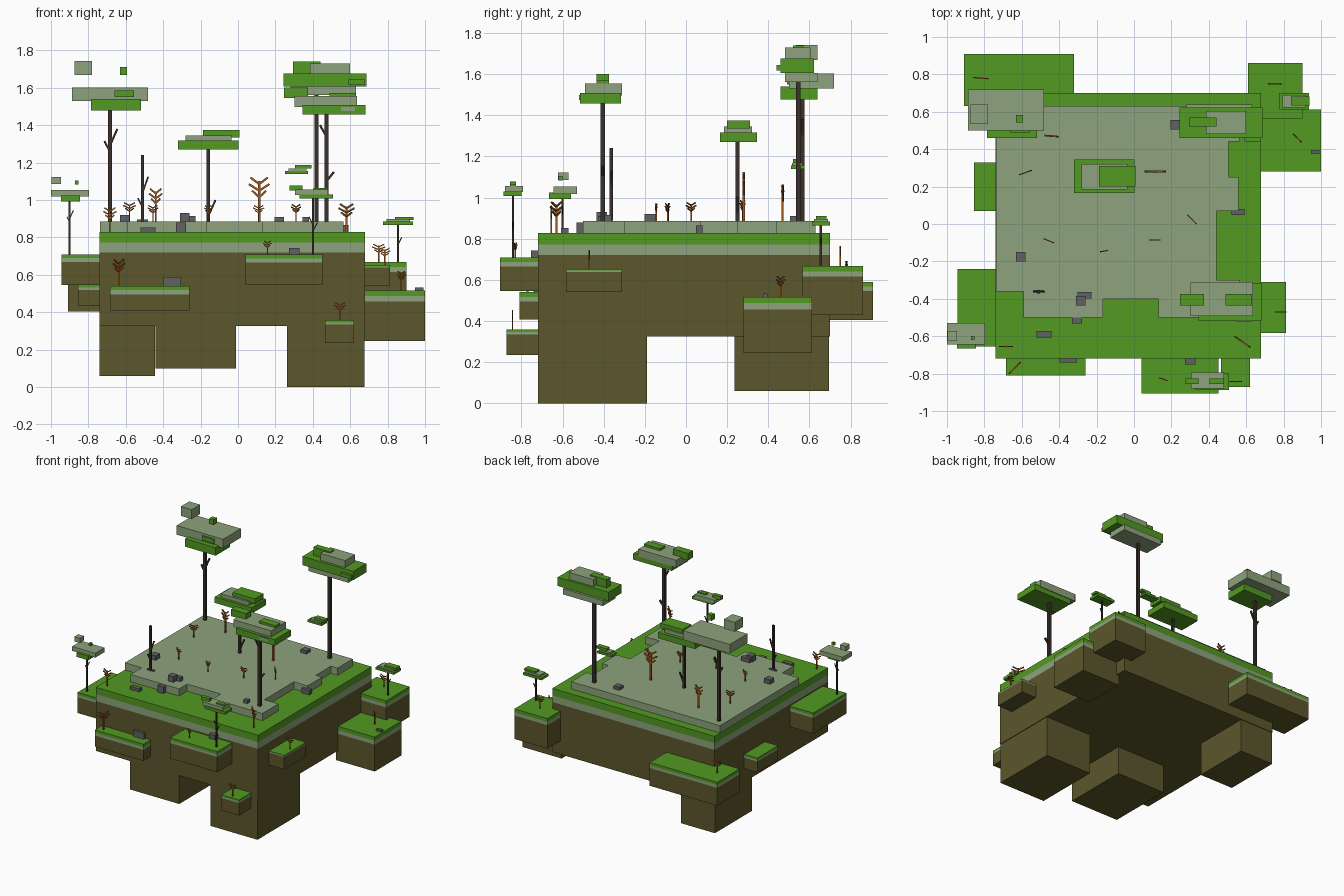
import bpy, bmesh, math
from mathutils import Vector, Matrix


def material(name, rgb):
    m = bpy.data.materials.new(name)
    m.diffuse_color = (*rgb, 1)
    return m


GREEN = material("grass_green", (0.085, 0.32, 0.016))
PALE = material("pale_moss", (0.27, 0.37, 0.205))
SOIL = material("soil_brown", (0.107, 0.095, 0.025))
BARK = material("dark_bark", (0.042, 0.030, 0.024))
RUST = material("rust_plant", (0.36, 0.10, 0.012))
STONE = material("grey_stone", (0.12, 0.12, 0.13))


def finish(name, bm, mats):
    bmesh.ops.recalc_face_normals(bm, faces=bm.faces)
    me = bpy.data.meshes.new(name)
    bm.to_mesh(me)
    bm.free()
    for m in mats:
        me.materials.append(m)
    ob = bpy.data.objects.new(name, me)
    bpy.context.collection.objects.link(ob)
    return ob


def prism(name, outline, zs, mats):
    """Extrude an outline through the heights zs, one material per band."""
    bm = bmesh.new()
    rings = [[bm.verts.new((x, y, z)) for x, y in outline] for z in zs]
    n = len(outline)
    for b in range(len(zs) - 1):
        for i in range(n):
            j = (i + 1) % n
            f = bm.faces.new((rings[b][i], rings[b][j], rings[b + 1][j], rings[b + 1][i]))
            f.material_index = b
    bm.faces.new(rings[0]).material_index = 0
    bm.faces.new(rings[-1]).material_index = len(mats) - 1
    return finish(name, bm, mats)


def rect(x0, x1, y0, y1):
    return [(x0, y0), (x1, y0), (x1, y1), (x0, y1)]


def box(name, x0, x1, y0, y1, z0, z1, mat):
    return prism(name, rect(x0, x1, y0, y1), [z0, z1], [mat])


def beam(bm, a, b, t):
    """Square bar from a to b."""
    a, b = Vector(a), Vector(b)
    d = b - a
    rot = d.to_track_quat('Z', 'Y').to_matrix().to_4x4()
    bmesh.ops.create_cube(bm, size=1, matrix=Matrix.Translation((a + b) / 2) @ rot
                          @ Matrix.Diagonal((t, t, d.length, 1)))


# Main island, layered by height, with the pale plateau on top
LAYERS = [SOIL, PALE, GREEN]
prism("main_island", rect(-0.74, 0.68, -0.72, 0.70), [0.325, 0.72, 0.773, 0.828], LAYERS)
plateau = [(-0.738, 0.63), (-0.738, -0.36), (-0.59, -0.36), (-0.59, -0.5), (-0.165, -0.5),
           (-0.165, -0.40), (0.13, -0.40), (0.13, -0.5), (0.563, -0.5), (0.563, -0.3),
           (0.44, -0.3), (0.44, 0.07), (0.56, 0.07), (0.56, 0.25), (0.505, 0.25),
           (0.505, 0.44), (0.563, 0.44), (0.563, 0.63)]
prism("plateau", plateau, [0.82, 0.885], [PALE])

# Hanging soil blocks below
for x0, x1, y0, y1, z0 in [(-0.74, -0.443, 0.235, 0.695, 0.06),
                           (-0.44, -0.01, -0.72, -0.19, 0.10),
                           (0.262, 0.675, -0.72, -0.19, 0.0)]:
    box("soil_block", x0, x1, y0, y1, z0, 0.325, SOIL)

# Side ledges: x0, x1, y0, y1, z0, z1, layer fraction
ledges = [(-0.91, -0.32, 0.63, 0.91, 0.405, 0.59, 0.12),
          (-0.945, -0.70, -0.655, -0.24, 0.545, 0.708, 0.12),
          (-0.855, -0.70, 0.07, 0.33, 0.432, 0.545, 0.12),
          (-0.685, -0.26, -0.81, -0.70, 0.408, 0.54, 0.17),
          (0.04, 0.452, -0.905, -0.70, 0.545, 0.708, 0.13),
          (0.465, 0.62, -0.872, -0.70, 0.235, 0.358, 0.1),
          (0.66, 0.812, -0.583, -0.31, 0.54, 0.652, 0.06),
          (0.61, 0.90, 0.565, 0.86, 0.43, 0.668, 0.11),
          (0.66, 1.0, 0.28, 0.613, 0.245, 0.517, 0.11)]
for x0, x1, y0, y1, z0, z1, f in ledges:
    h = (z1 - z0) * f
    prism("side_ledge", rect(x0, x1, y0, y1), [z0, z1 - 2 * h, z1 - h, z1], LAYERS)


def tree(x, y, z0, z1, t, branches, leaves):
    """Trunk with branches (height, dx, dz) and foliage boxes."""
    bm = bmesh.new()
    beam(bm, (x, y, z0 - 0.01), (x, y, z1 + 0.01), t)
    for z, dx, dz in branches:
        beam(bm, (x, y, z), (x + dx, y, z + dz), t * 0.55)
    finish("tree_trunk", bm, [BARK])
    for mat, *b in leaves:
        box("foliage", *b, mat)


# Back left tree
tree(-0.685, 0.565, 0.885, 1.48, 0.02, [(1.26, -0.03, 0.055), (1.29, 0.04, 0.09)], [
    (GREEN, -0.785, -0.518, 0.46, 0.64, 1.477, 1.54),
    (PALE, -0.887, -0.48, 0.50, 0.72, 1.53, 1.602),
    (GREEN, -0.66, -0.555, 0.49, 0.60, 1.55, 1.585),
    (PALE, -0.875, -0.78, 0.535, 0.64, 1.668, 1.742),
    (GREEN, -0.632, -0.594, 0.543, 0.583, 1.667, 1.71)])
# Bare tree
tree(-0.51, -0.363, 0.885, 1.23, 0.016, [(1.04, 0.03, 0.085), (0.96, -0.025, 0.05)], [])
# Centre tree
tree(-0.16, 0.25, 0.885, 1.27, 0.018, [(0.91, 0.04, 0.09)], [
    (GREEN, -0.32, 0.003, 0.165, 0.345, 1.27, 1.317),
    (PALE, -0.28, -0.035, 0.185, 0.32, 1.317, 1.345),
    (GREEN, -0.187, 0.008, 0.20, 0.31, 1.335, 1.375)])
# Back right tree
tree(0.42, 0.545, 0.885, 1.58, 0.022, [], [
    (PALE, 0.28, 0.63, 0.48, 0.64, 1.562, 1.606),
    (GREEN, 0.242, 0.687, 0.46, 0.622, 1.606, 1.675),
    (GREEN, 0.59, 0.68, 0.44, 0.50, 1.617, 1.645),
    (PALE, 0.385, 0.60, 0.48, 0.605, 1.675, 1.73),
    (GREEN, 0.295, 0.442, 0.52, 0.57, 1.675, 1.74),
    (GREEN, 0.25, 0.375, 0.51, 0.575, 1.14, 1.156),
    (PALE, 0.27, 0.365, 0.515, 0.565, 1.156, 1.168),
    (GREEN, 0.305, 0.393, 0.52, 0.56, 1.168, 1.187)])
# Front right tree
tree(0.473, -0.405, 0.885, 1.46, 0.022, [(1.34, -0.035, 0.06), (1.1, 0.04, 0.05)], [
    (GREEN, 0.345, 0.683, -0.515, -0.315, 1.458, 1.507),
    (PALE, 0.303, 0.635, -0.492, -0.31, 1.497, 1.555),
    (PALE, 0.55, 0.625, -0.52, -0.49, 1.475, 1.498),
    (GREEN, 0.245, 0.375, -0.435, -0.375, 1.545, 1.60),
    (GREEN, 0.49, 0.632, -0.435, -0.375, 1.545, 1.572)])
# Small front tree
tree(0.40, -0.84, 0.705, 1.01, 0.01, [(0.83, 0.025, 0.05), (0.87, -0.02, 0.04)], [
    (GREEN, 0.33, 0.507, -0.887, -0.80, 1.008, 1.03),
    (PALE, 0.305, 0.48, -0.88, -0.793, 1.026, 1.055),
    (GREEN, 0.275, 0.345, -0.855, -0.825, 1.05, 1.078),
    (GREEN, 0.405, 0.48, -0.855, -0.825, 1.05, 1.064)])
# Small left tree
tree(-0.90, -0.60, 0.705, 1.0, 0.01, [(0.88, -0.015, 0.03), (0.9, 0.02, 0.045)], [
    (GREEN, -0.947, -0.845, -0.665, -0.56, 0.992, 1.025),
    (PALE, -1.0, -0.797, -0.645, -0.53, 1.018, 1.053),
    (PALE, -0.997, -0.947, -0.622, -0.572, 1.085, 1.122),
    (GREEN, -0.872, -0.852, -0.62, -0.60, 1.083, 1.105)])
# Small right tree
tree(0.855, 0.655, 0.665, 0.87, 0.01, [(0.76, 0.02, 0.04)], [
    (GREEN, 0.775, 0.935, 0.613, 0.70, 0.865, 0.884),
    (PALE, 0.795, 0.92, 0.622, 0.69, 0.884, 0.897),
    (GREEN, 0.84, 0.938, 0.633, 0.683, 0.893, 0.91)])


def plant(x, y, z, h, w, deg):
    """Stem with three tiers of upturned arms in one vertical plane."""
    bm = bmesh.new()
    t = 0.04 * h + 0.003
    c, s = math.cos(math.radians(deg)), math.sin(math.radians(deg))
    beam(bm, (x, y, z - 0.005), (x, y, z + h * 0.92), t)
    for k, r in ((0.55, 0.34), (0.70, 0.5), (0.85, 0.42)):
        for side in (-1, 1):
            q = r * w * side
            beam(bm, (x, y, z + h * k),
                 (x + c * q, y + s * q, z + h * (k + 0.15)), t * 0.9)
    finish("rust_plant", bm, [RUST])


for p in [(-0.82, 0.78, 0.59, 0.1, 0.08, -5), (-0.44, 0.47, 0.885, 0.175, 0.07, -5),
          (-0.58, 0.275, 0.885, 0.1, 0.07, 20), (0.113, 0.28, 0.885, 0.235, 0.11, 0),
          (0.31, 0.025, 0.885, 0.09, 0.07, -45), (0.11, -0.085, 0.885, 0.085, 0.06, 0),
          (-0.16, -0.145, 0.885, 0.085, 0.04, 10), (-0.455, -0.09, 0.885, 0.085, 0.06, -22),
          (-0.685, -0.655, 0.828, 0.13, 0.07, 0), (0.58, -0.63, 0.828, 0.15, 0.10, -35),
          (-0.637, -0.77, 0.54, 0.14, 0.085, 45), (0.157, -0.83, 0.705, 0.075, 0.045, -20),
          (0.545, -0.843, 0.357, 0.095, 0.065, 0), (0.785, -0.47, 0.652, 0.09, 0.06, 0),
          (0.873, 0.46, 0.517, 0.1, 0.06, -45), (0.752, 0.75, 0.668, 0.095, 0.07, 0)]:
    plant(*p)

# Stones: centre x, y, width, depth, z0, z1
for x, y, w, d, z0, z1 in [(0.22, 0.53, 0.05, 0.05, 0.88, 0.91), (-0.605, -0.175, 0.052, 0.052, 0.88, 0.92),
                           (-0.265, -0.38, 0.075, 0.035, 0.88, 0.915), (-0.285, -0.41, 0.05, 0.05, 0.88, 0.93),
                           (-0.305, -0.515, 0.052, 0.034, 0.82, 0.88), (-0.48, -0.59, 0.08, 0.036, 0.82, 0.852),
                           (-0.352, -0.725, 0.095, 0.03, 0.535, 0.587), (0.555, 0.065, 0.07, 0.032, 0.82, 0.865),
                           (0.97, 0.385, 0.045, 0.022, 0.51, 0.533), (0.30, -0.735, 0.055, 0.035, 0.70, 0.743),
                           (0.363, -0.41, 0.035, 0.035, 0.88, 0.91), (-0.51, -0.36, 0.06, 0.012, 0.88, 0.895)]:
    box("stone", x - w / 2, x + w / 2, y - d / 2, y + d / 2, z0, z1, STONE)
